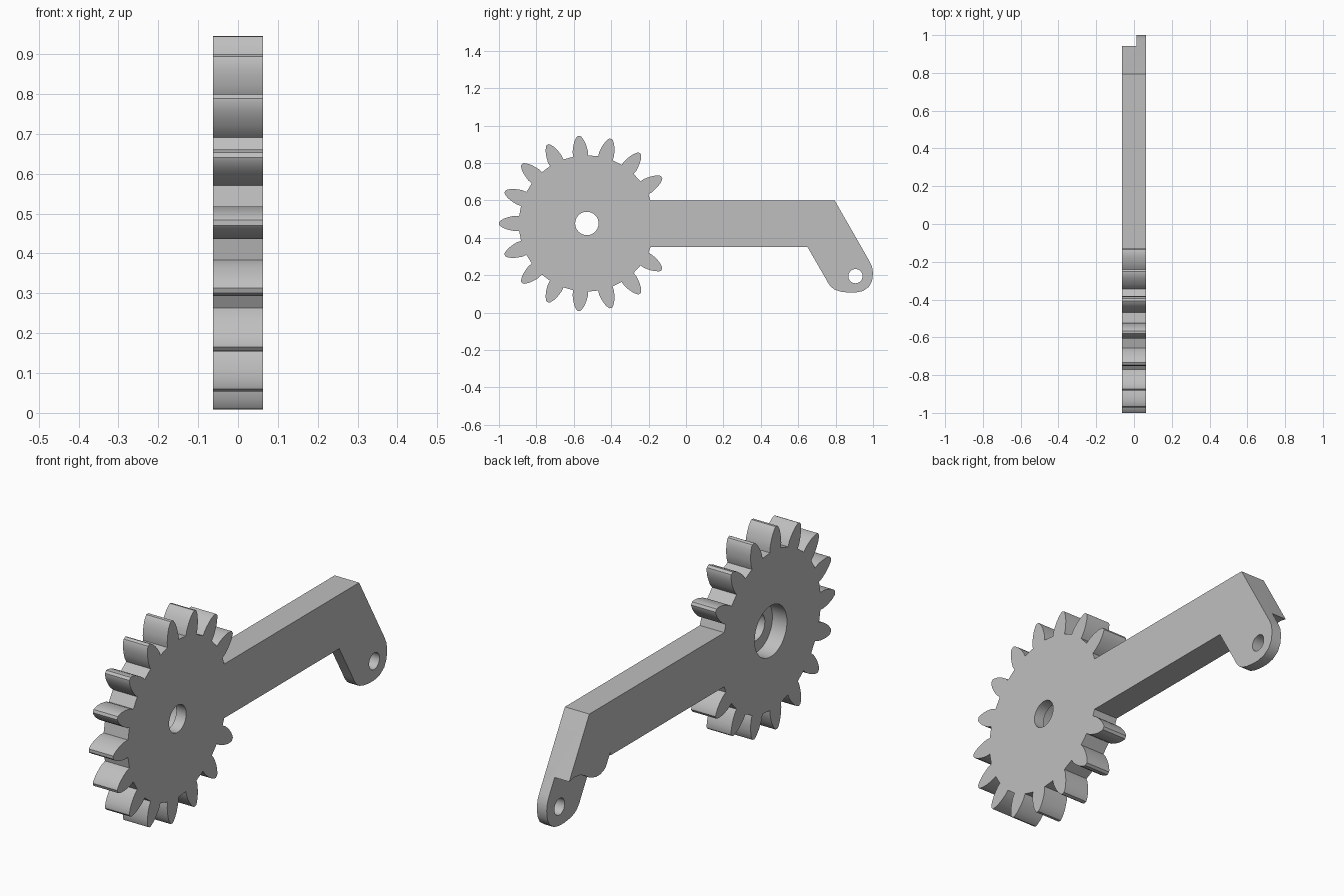
import bpy, bmesh, math

if "Cube" in bpy.data.objects:
    bpy.data.objects.remove(bpy.data.objects["Cube"], do_unlink=True)

HALF = 0.0625           # half thickness of the plate
GEAR = (-0.53, 0.477)   # gear axis in y, z
PIN = (0.906, 0.195)    # pin hole axis in y, z
FLOOR = 0.012           # depth level of the recesses
TEETH = 17

grey = bpy.data.materials.new("plain grey")
grey.use_nodes = True
colour = (0.52, 0.52, 0.52, 1)
grey.diffuse_color = colour
grey.node_tree.nodes["Principled BSDF"].inputs["Base Color"].default_value = colour


def prism(name, points, x0, x1):
    """Extrude a y, z outline along x."""
    bm = bmesh.new()
    face = bm.faces.new([bm.verts.new((x0, y, z)) for y, z in points])
    top = bmesh.ops.extrude_face_region(bm, geom=[face])["geom"]
    verts = [v for v in top if isinstance(v, bmesh.types.BMVert)]
    bmesh.ops.translate(bm, verts=verts, vec=(x1 - x0, 0, 0))
    bmesh.ops.recalc_face_normals(bm, faces=bm.faces)
    mesh = bpy.data.meshes.new(name)
    bm.to_mesh(mesh)
    bm.free()
    mesh.materials.append(grey)
    obj = bpy.data.objects.new(name, mesh)
    bpy.context.collection.objects.link(obj)
    return obj


def circle(centre, radius, n=48):
    return [(centre[0] + radius * math.cos(math.tau * i / n),
             centre[1] + radius * math.sin(math.tau * i / n)) for i in range(n)]


# Tooth flank: radius and half width, mirrored for the other flank
flank = [(0.362, 0.040), (0.385, 0.041), (0.405, 0.0375), (0.425, 0.0325),
         (0.445, 0.025), (0.464, 0.0135)]
tooth = [(r, -w) for r, w in flank] + [(0.47, -0.007), (0.47, 0.007)]
tooth += [(r, w) for r, w in reversed(flank)]

# Gear teeth, leaving a gap where the arm joins
outline = [(-0.19, 0.6)]
for k in range(1, TEETH - 1):
    a = (k + 0.5) * math.tau / TEETH
    c, s = math.cos(a), math.sin(a)
    outline += [(GEAR[0] + r * c - w * s, GEAR[1] + r * s + w * c) for r, w in tooth]
outline.append((-0.19, 0.35))

# Arm and bent rounded end
outline += [(0.65, 0.35), (0.75, 0.177), (0.757, 0.163), (0.768, 0.147),
            (0.781, 0.133), (0.797, 0.122), (0.83, 0.112), (0.87, 0.107),
            (0.905, 0.107), (0.945, 0.115), (0.978, 0.138), (0.995, 0.17),
            (1.0, 0.21), (0.995, 0.245), (0.981, 0.275), (0.795, 0.6)]
lever = prism("gear_lever", outline, -HALF, HALF)

# Clearance at the bent end: a curved edge above the thin tab
clearance = [(0.60, 0.05), (0.64, 0.367), (0.676, 0.308), (0.69, 0.299), (0.715, 0.291),
             (0.745, 0.291), (0.775, 0.299), (0.80, 0.31), (0.83, 0.33),
             (0.865, 0.345), (0.905, 0.35), (0.95, 0.342), (1.05, 0.30), (1.05, 0.05)]

cutters = [prism("axle_hole_cutter", circle(GEAR, 0.0625), -0.2, 0.2),
           prism("counterbore_cutter", circle(GEAR, 0.118), -0.2, FLOOR),
           prism("pin_hole_cutter", circle(PIN, 0.038, 32), -0.2, 0.2),
           prism("tab_clearance_cutter", clearance, -0.2, FLOOR)]

bpy.context.view_layer.objects.active = lever
lever.select_set(True)
for cutter in cutters:
    cutter.hide_render = True
    mod = lever.modifiers.new(cutter.name, "BOOLEAN")
    mod.operation = "DIFFERENCE"
    mod.solver = "EXACT"
    mod.object = cutter
    bpy.ops.object.modifier_apply(modifier=mod.name)
    bpy.data.objects.remove(cutter, do_unlink=True)

bpy.ops.object.shade_smooth_by_angle(angle=math.radians(28))
